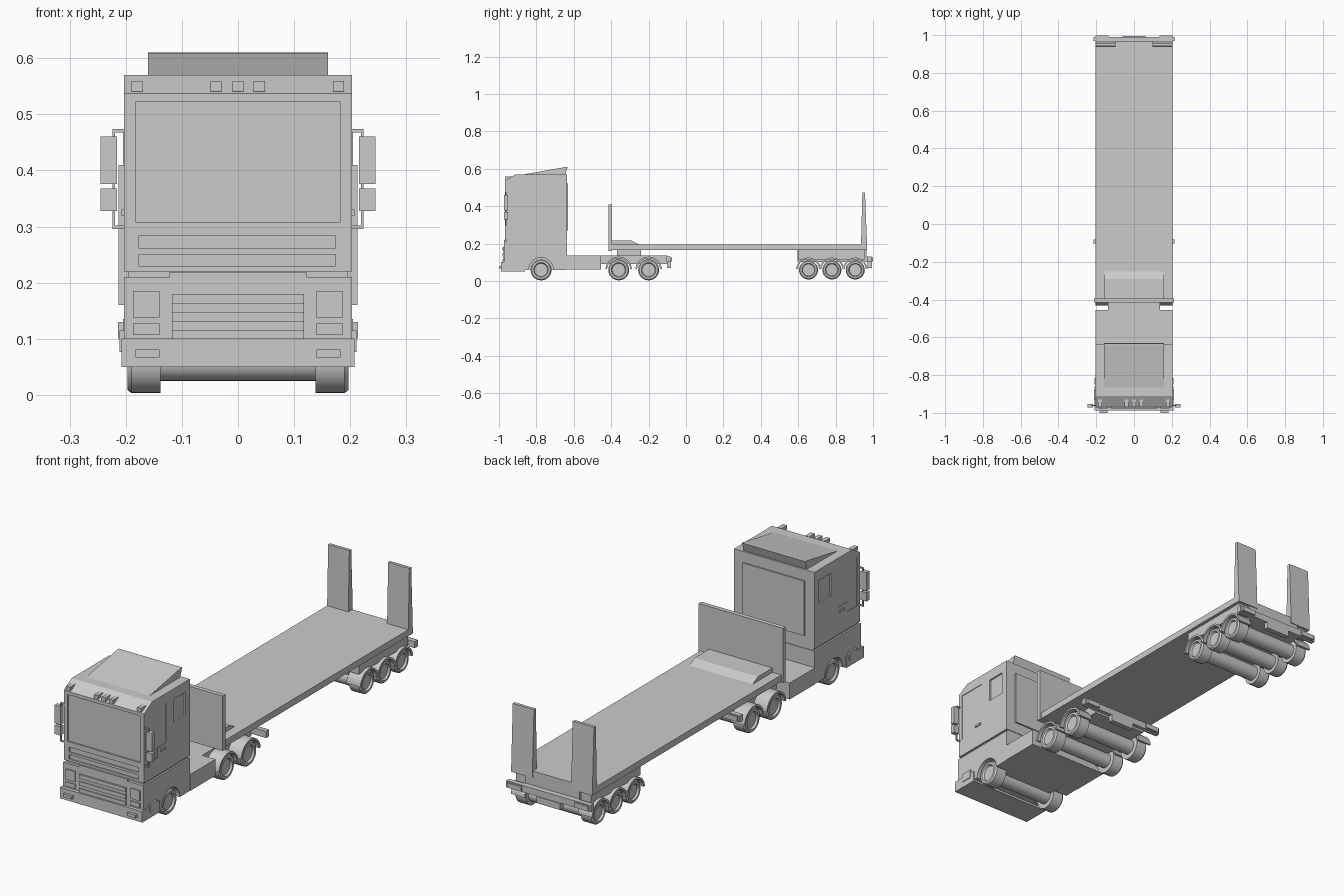
import bpy, bmesh, math
from mathutils import Vector

cube = bpy.data.objects.get("Cube")
if cube:
    bpy.data.objects.remove(cube, do_unlink=True)

grey = bpy.data.materials.new("plain_grey")
grey.use_nodes = True
COLOUR = (0.6, 0.6, 0.6, 1)
grey.diffuse_color = COLOUR
grey.node_tree.nodes["Principled BSDF"].inputs["Base Color"].default_value = COLOUR


def finish(name, bm):
    bmesh.ops.recalc_face_normals(bm, faces=bm.faces)
    mesh = bpy.data.meshes.new(name)
    bm.to_mesh(mesh)
    bm.free()
    mesh.materials.append(grey)
    obj = bpy.data.objects.new(name, mesh)
    bpy.context.collection.objects.link(obj)
    return obj


def prism(name, outline, x0, x1):
    """Side outline of (y, z) points extruded across x."""
    bm = bmesh.new()
    face = bm.faces.new([bm.verts.new((x0, y, z)) for y, z in outline])
    ext = bmesh.ops.extrude_face_region(bm, geom=[face])
    verts = [g for g in ext["geom"] if isinstance(g, bmesh.types.BMVert)]
    bmesh.ops.translate(bm, verts=verts, vec=Vector((x1 - x0, 0, 0)))
    return finish(name, bm)


def box(name, x0, x1, y0, y1, z0, z1):
    return prism(name, [(y0, z0), (y1, z0), (y1, z1), (y0, z1)], x0, x1)


def pair(make, name, shape, x0, x1):
    """The same part on the left (+x) and the right (-x)."""
    make("left_" + name, shape, x0, x1)
    make("right_" + name, shape, -x1, -x0)


def block(name, yz, x0, x1):
    return box(name, x0, x1, *yz)


def arc(y, z, r, start, end, n=14):
    steps = [math.radians(start + (end - start) * i / n) for i in range(n + 1)]
    return [(y + r * math.cos(a), z + r * math.sin(a)) for a in steps]


def lathe(name, profile, y, z, sides=28):
    """Closed (x, radius) profile turned about an x axis."""
    bm = bmesh.new()
    rings = []
    for x, r in profile:
        rings.append([bm.verts.new((x, y + r * math.cos(math.tau * i / sides),
                                    z + r * math.sin(math.tau * i / sides))) for i in range(sides)])
    for a, b in zip(rings, rings[1:]):
        for i in range(sides):
            j = (i + 1) % sides
            bm.faces.new((a[i], a[j], b[j], b[i]))
    bm.faces.new(rings[0])
    bm.faces.new(rings[-1])
    obj = finish(name, bm)
    bpy.ops.object.select_all(action='DESELECT')
    bpy.context.view_layer.objects.active = obj
    obj.select_set(True)
    bpy.ops.object.shade_smooth_by_angle(angle=math.radians(35))
    return obj


def cut(obj, cutters):
    """Carve shallow recesses and bake the result."""
    for c in cutters:
        mod = obj.modifiers.new("recess", 'BOOLEAN')
        mod.operation, mod.solver, mod.object = 'DIFFERENCE', 'EXACT', c
        c.hide_render = True
    deps = bpy.context.evaluated_depsgraph_get()
    mesh = bpy.data.meshes.new_from_object(obj.evaluated_get(deps))
    obj.modifiers.clear()
    obj.data = mesh
    for c in cutters:
        bpy.data.objects.remove(c, do_unlink=True)


# Cab shell with sloped brow, recessed windscreen, slots and side windows
FRONT, BACK = -0.967, -0.637
cab = prism("cab", [(FRONT, 0.22), (BACK, 0.22), (BACK, 0.57), (-0.91, 0.57), (FRONT, 0.537)],
            -0.203, 0.203)
cutters = [box("windscreen_cutter", -0.183, 0.183, -1, FRONT + 0.007, 0.308, 0.522),
           box("upper_slot_cutter", -0.176, 0.174, -1, FRONT + 0.005, 0.261, 0.284),
           box("lower_slot_cutter", -0.176, 0.174, -1, FRONT + 0.005, 0.23, 0.25)]
for s in (-1, 1):
    lo, hi = sorted((s * 0.196, s * 0.25))
    cutters.append(box("side_window_cutter", lo, hi, -0.755, -0.668, 0.417, 0.522))
    cutters.append(prism("door_window_cutter", [(-0.945, 0.3), (-0.87, 0.3), (-0.87, 0.345),
                   (-0.81, 0.345), (-0.81, 0.525), (-0.945, 0.525)],
                   *sorted((s * 0.2, s * 0.25))))
cut(cab, cutters)
pair(block, "door_handle", (-0.85, -0.815, 0.32, 0.33), 0.202, 0.208)

# Roof deflector, rear wall panel and roof lamps
prism("roof_deflector", [(-0.87, 0.569), (-0.645, 0.569), (-0.632, 0.61), (-0.645, 0.609)],
      -0.16, 0.16)
box("cab_back_panel", -0.155, 0.155, BACK, -0.63, 0.27, 0.52)
for i, x in enumerate((-0.18, -0.039, 0, 0.038, 0.179)):
    prism(f"roof_lamp_{i}", [(-0.969, 0.541), (-0.969, 0.559), (-0.93, 0.559), (-0.955, 0.541)],
          x - 0.01, x + 0.01)

# Lower cab: narrow core plus side skirts with a wheel arch
WHEEL_Z = 0.059
box("cab_step_seam", -0.195, 0.195, -0.96, -0.64, 0.208, 0.222)
box("front_step", -0.122, 0.122, -0.972, -0.96, 0.21, 0.219)
box("lower_cab_core", -0.135, 0.135, -0.972, -0.637, 0.06, 0.21)
skirt = ([(-0.972, 0.06)] + arc(-0.775, WHEEL_Z, 0.066, 180, 0)
         + [(-0.637, 0.06), (-0.637, 0.21), (-0.972, 0.21)])
pair(prism, "lower_cab_side", skirt, 0.135, 0.203)
box("front_bumper", -0.208, 0.208, -0.988, -0.86, 0.05, 0.1)
pair(block, "bumper_lamp", (-1, -0.987, 0.067, 0.081), 0.14, 0.183)
pair(block, "headlamp", (-0.977, -0.97, 0.138, 0.185), 0.14, 0.187)
pair(block, "indicator_lamp", (-0.977, -0.97, 0.107, 0.127), 0.14, 0.187)
pair(block, "side_lamp", (-0.932, -0.88, 0.076, 0.115), 0.203, 0.211)
box("grille_back", -0.118, 0.118, -0.975, -0.97, 0.1, 0.18)
for i, z in enumerate((0.107, 0.139, 0.171)):
    box(f"grille_slat_{i}", -0.118, 0.118, -0.98, -0.972, z - 0.009, z + 0.009)

# Mirrors on their brackets
pair(block, "main_mirror", (-0.972, -0.952, 0.376, 0.46), 0.216, 0.245)
pair(block, "wide_mirror", (-0.972, -0.952, 0.328, 0.368), 0.216, 0.245)
pair(block, "mirror_rail", (-0.964, -0.957, 0.296, 0.474), 0.219, 0.224)
for name, z in (("upper", 0.468), ("lower", 0.296)):
    pair(block, name + "_mirror_arm", (-0.964, -0.957, z, z + 0.006), 0.2, 0.224)

# Tractor chassis, coupling and rear light bar
box("tractor_side_tanks", -0.205, 0.205, -0.637, -0.455, 0.06, 0.135)
box("tractor_frame", -0.138, 0.138, -0.455, -0.1, 0.09, 0.135)
box("coupling_plate", -0.1, 0.1, -0.37, -0.24, 0.135, 0.166)


def light_bar(name, y):
    box(name, -0.214, 0.214, y - 0.022, y, 0.1, 0.13)
    pair(block, name + "_lamp", (y, y + 0.008, 0.104, 0.126), 0.135, 0.205)
    box(name + "_plate", -0.06, 0.06, y - 0.02, y + 0.003, 0.07, 0.1)


light_bar("tractor_light_bar", -0.082)

# Trailer deck, headboard, raised nose and tail ramps
box("trailer_deck", -0.205, 0.205, -0.41, 0.965, 0.165, 0.195)
box("headboard", -0.213, 0.213, -0.415, -0.395, 0.16, 0.41)
prism("raised_nose", [(-0.396, 0.194), (-0.25, 0.194), (-0.29, 0.215), (-0.396, 0.215)],
      -0.16, 0.16)
pair(prism, "tail_ramp", [(0.935, 0.165), (0.969, 0.165), (0.957, 0.472), (0.943, 0.472)],
     0.098, 0.205)
box("trailer_bogie", -0.138, 0.138, 0.595, 0.965, 0.1, 0.166)
pair(block, "bogie_bracket", (0.6, 0.955, 0.115, 0.166), 0.138, 0.19)
box("tail_frame", -0.138, 0.138, 0.96, 0.975, 0.1, 0.13)
light_bar("trailer_light_bar", 0.991)

# Wheels, thick axles and curved mudguards
AXLES = [("front", -0.775, 0.056), ("drive_one", -0.36, 0.056), ("drive_two", -0.2, 0.056),
         ("trailer_one", 0.655, 0.051), ("trailer_two", 0.78, 0.051), ("trailer_three", 0.905, 0.051)]
for name, y, r in AXLES:
    lathe(name + "_axle", [(-0.15, 0.034), (0.15, 0.034)], y, WHEEL_Z)
    for side, s in (("left", 1), ("right", -1)):
        lathe(f"{side}_{name}_wheel",
              [(s * 0.138, r), (s * 0.19, r), (s * 0.197, r - 0.006), (s * 0.197, r * 0.7),
               (s * 0.188, r * 0.62)], y, WHEEL_Z)
    if name != "front":
        guard = arc(y, WHEEL_Z, r + 0.015, 5, 175) + arc(y, WHEEL_Z, r + 0.006, 175, 5)
        pair(prism, name + "_mudguard", guard, 0.135, 0.205)
